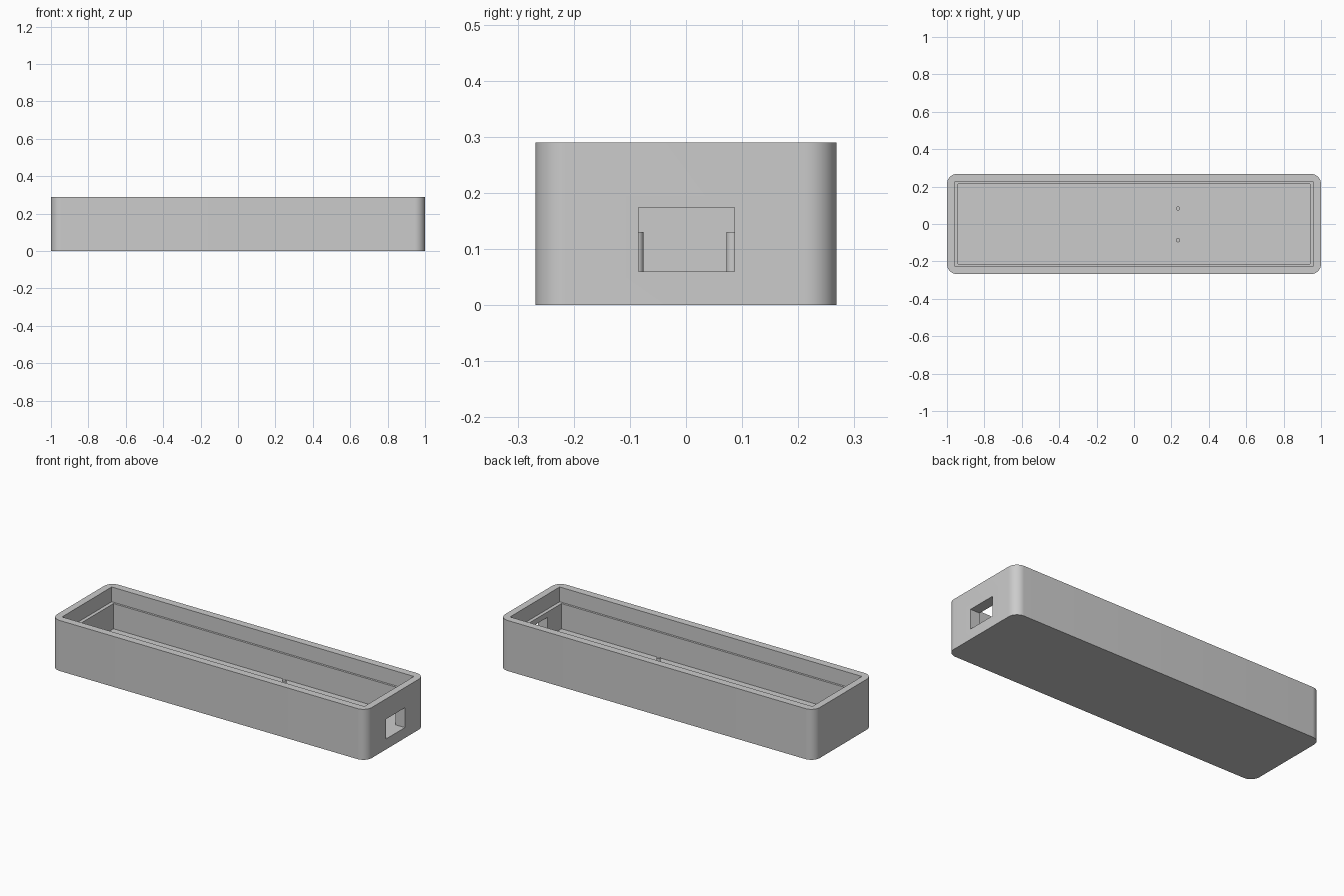
import bpy, bmesh
from math import sin, cos, pi, radians

cube = bpy.data.objects.get("Cube")
if cube:
    bpy.data.objects.remove(cube, do_unlink=True)

HALF_X, HALF_Y, HEIGHT = 1.0, 0.268, 0.29
CORNER = 0.055
FLOOR = 0.06
LEDGE = 0.205

grey = bpy.data.materials.new("light_grey")
grey.use_nodes = True
colour = (0.6, 0.6, 0.6, 1)
grey.diffuse_color = colour
grey.node_tree.nodes["Principled BSDF"].inputs["Base Color"].default_value = colour


def prism(name, outline, z0, z1):
    """Extrude a flat outline upwards from z0 to z1."""
    bm = bmesh.new()
    base = bm.faces.new([bm.verts.new((x, y, z0)) for x, y in outline])
    top = bmesh.ops.extrude_face_region(bm, geom=[base])["geom"]
    verts = [v for v in top if isinstance(v, bmesh.types.BMVert)]
    bmesh.ops.translate(bm, verts=verts, vec=(0, 0, z1 - z0))
    bmesh.ops.recalc_face_normals(bm, faces=bm.faces)
    mesh = bpy.data.meshes.new(name)
    bm.to_mesh(mesh)
    bm.free()
    mesh.materials.append(grey)
    obj = bpy.data.objects.new(name, mesh)
    bpy.context.collection.objects.link(obj)
    return obj


def rectangle(x0, x1, y0, y1):
    return [(x0, y0), (x1, y0), (x1, y1), (x0, y1)]


def arc(cx, cy, r, start, sweep, steps):
    return [(cx + r * cos(start + sweep * i / steps),
             cy + r * sin(start + sweep * i / steps)) for i in range(steps + 1)]


def activate(obj):
    bpy.ops.object.select_all(action='DESELECT')
    obj.select_set(True)
    bpy.context.view_layer.objects.active = obj


def cut(obj, cutter):
    mod = obj.modifiers.new("cut", 'BOOLEAN')
    mod.operation = 'DIFFERENCE'
    mod.solver = 'EXACT'
    mod.object = cutter
    activate(obj)
    bpy.ops.object.modifier_apply(modifier=mod.name)
    bpy.data.objects.remove(cutter, do_unlink=True)


# Case with rounded vertical corners
outline = []
for k, (sx, sy) in enumerate([(1, 1), (-1, 1), (-1, -1), (1, -1)]):
    outline += arc(sx * (HALF_X - CORNER), sy * (HALF_Y - CORNER),
                   CORNER, k * pi / 2, pi / 2, 12)
case = prism("case", outline, 0, HEIGHT)

# Lid recess, main cavity and the port through the end wall
cut(case, prism("recess_cutter", rectangle(-0.96, 0.96, -0.225, 0.225), LEDGE, 0.4))
cut(case, prism("cavity_cutter", rectangle(-0.94, 0.94, -0.213, 0.213), FLOOR, 0.4))
cut(case, prism("port_cutter", rectangle(0.9, 1.1, -0.085, 0.086), FLOOR, 0.174))

# Two locating pins on the floor
pins = [prism(name, arc(0.235, y, 0.011, 0, 2 * pi * 23 / 24, 23), FLOOR, 0.13)
        for name, y in (("left_pin", 0.083), ("right_pin", -0.087))]

for obj in [case] + pins:
    activate(obj)
    bpy.ops.object.shade_smooth_by_angle(angle=radians(30))
